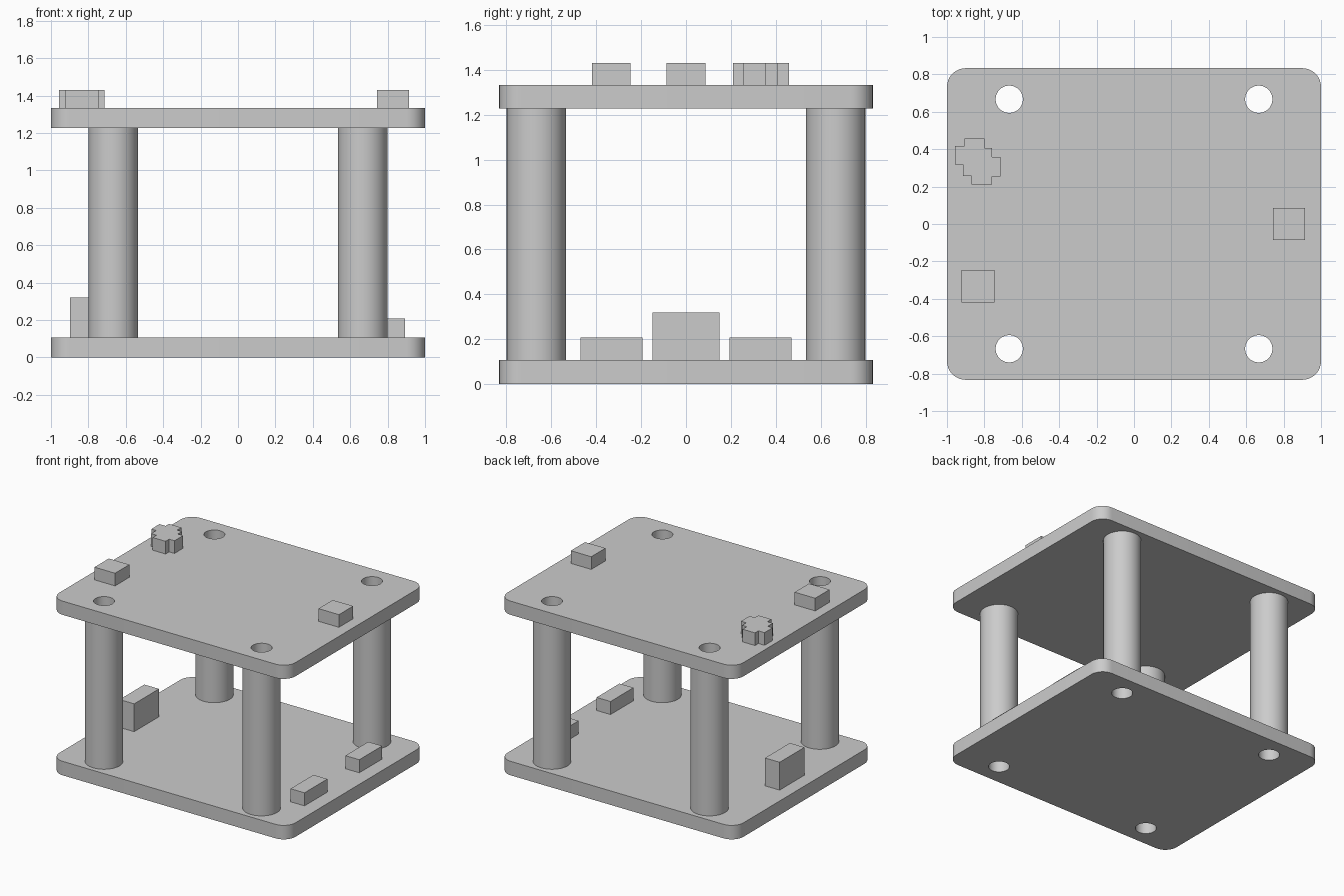
import bpy, bmesh, math

if "Cube" in bpy.data.objects:
    bpy.data.objects.remove(bpy.data.objects["Cube"], do_unlink=True)

grey = bpy.data.materials.new("plain grey")
grey.use_nodes = True
grey.diffuse_color = (0.6, 0.6, 0.6, 1)
grey.node_tree.nodes["Principled BSDF"].inputs["Base Color"].default_value = grey.diffuse_color

POST = 0.667                      # post offset on both axes
HOLE_R, POST_R = 0.073, 0.132
PLATE_T, DECK, TOP, KNOB_TOP = 0.107, 1.228, 1.333, 1.43


def circle(cx, cy, r, n=48):
    return [(cx + r * math.cos(2 * math.pi * i / n), cy + r * math.sin(2 * math.pi * i / n))
            for i in range(n)]


def rectangle(x0, x1, y0, y1):
    return [(x0, y0), (x1, y0), (x1, y1), (x0, y1)]


def rounded_rectangle(hx, hy, r, n=8):
    points = []
    for quarter, (sx, sy) in enumerate([(1, 1), (-1, 1), (-1, -1), (1, -1)]):
        for i in range(n + 1):
            a = math.pi / 2 * (quarter + i / n)
            points.append((sx * (hx - r) + r * math.cos(a), sy * (hy - r) + r * math.sin(a)))
    return points


def prism(name, outlines, z0, z1, smooth=False):
    """Extrude a filled outline; any further outlines become holes."""
    curve = bpy.data.curves.new(name, "CURVE")
    curve.dimensions, curve.fill_mode = "2D", "BOTH"
    curve.extrude = (z1 - z0) / 2
    for points in outlines:
        spline = curve.splines.new("POLY")
        spline.points.add(len(points) - 1)
        for p, (x, y) in zip(spline.points, points):
            p.co = (x, y, 0, 1)
        spline.use_cyclic_u = True
    obj = bpy.data.objects.new(name, curve)
    bpy.context.collection.objects.link(obj)
    bpy.ops.object.select_all(action="DESELECT")
    obj.select_set(True)
    bpy.context.view_layer.objects.active = obj
    bpy.ops.object.convert(target="MESH")
    obj = bpy.context.view_layer.objects.active

    # weld the caps to the walls and rest the part at its height
    bm = bmesh.new()
    bm.from_mesh(obj.data)
    bmesh.ops.remove_doubles(bm, verts=bm.verts, dist=0.0005)
    bmesh.ops.translate(bm, verts=bm.verts, vec=(0, 0, (z0 + z1) / 2))
    bmesh.ops.recalc_face_normals(bm, faces=bm.faces)
    bm.to_mesh(obj.data)
    bm.free()
    obj.data.materials.clear()
    obj.data.materials.append(grey)
    if smooth:
        bpy.ops.object.shade_smooth_by_angle(angle=math.radians(30))
    else:
        bpy.ops.object.shade_flat()
    return obj


corners = {"front_right": (-POST, -POST), "front_left": (POST, -POST),
           "back_right": (-POST, POST), "back_left": (POST, POST)}

# plates with four bolt holes
plate = [rounded_rectangle(1, 0.833, 0.1)] + [circle(x, y, HOLE_R) for x, y in corners.values()]
prism("bottom_plate", plate, 0, PLATE_T, True)
prism("top_plate", plate, DECK, TOP, True)

# hollow posts
for corner, (x, y) in corners.items():
    prism(corner + "_post", [circle(x, y, POST_R), circle(x, y, HOLE_R)], PLATE_T, DECK, True)

# blocks on the bottom plate
prism("tall_block", [rectangle(-0.898, -0.774, -0.15, 0.15)], PLATE_T, 0.32)
prism("front_low_block", [rectangle(0.774, 0.892, -0.47, -0.193)], PLATE_T, 0.207)
prism("back_low_block", [rectangle(0.774, 0.892, 0.193, 0.47)], PLATE_T, 0.207)

# blocks on the top plate
prism("left_top_block", [rectangle(0.742, 0.915, -0.086, 0.086)], TOP, KNOB_TOP)
prism("right_top_block", [rectangle(-0.921, -0.747, -0.42, -0.247)], TOP, KNOB_TOP)

# stepped cross-shaped knob
cross = [(-0.905, 0.458), (-0.8, 0.458), (-0.8, 0.407), (-0.76, 0.407), (-0.76, 0.357),
         (-0.715, 0.357), (-0.715, 0.253), (-0.76, 0.253), (-0.76, 0.21), (-0.87, 0.21),
         (-0.87, 0.257), (-0.915, 0.257), (-0.915, 0.318), (-0.957, 0.318),
         (-0.957, 0.417), (-0.905, 0.417)]
prism("stepped_knob", [cross], TOP, KNOB_TOP)
